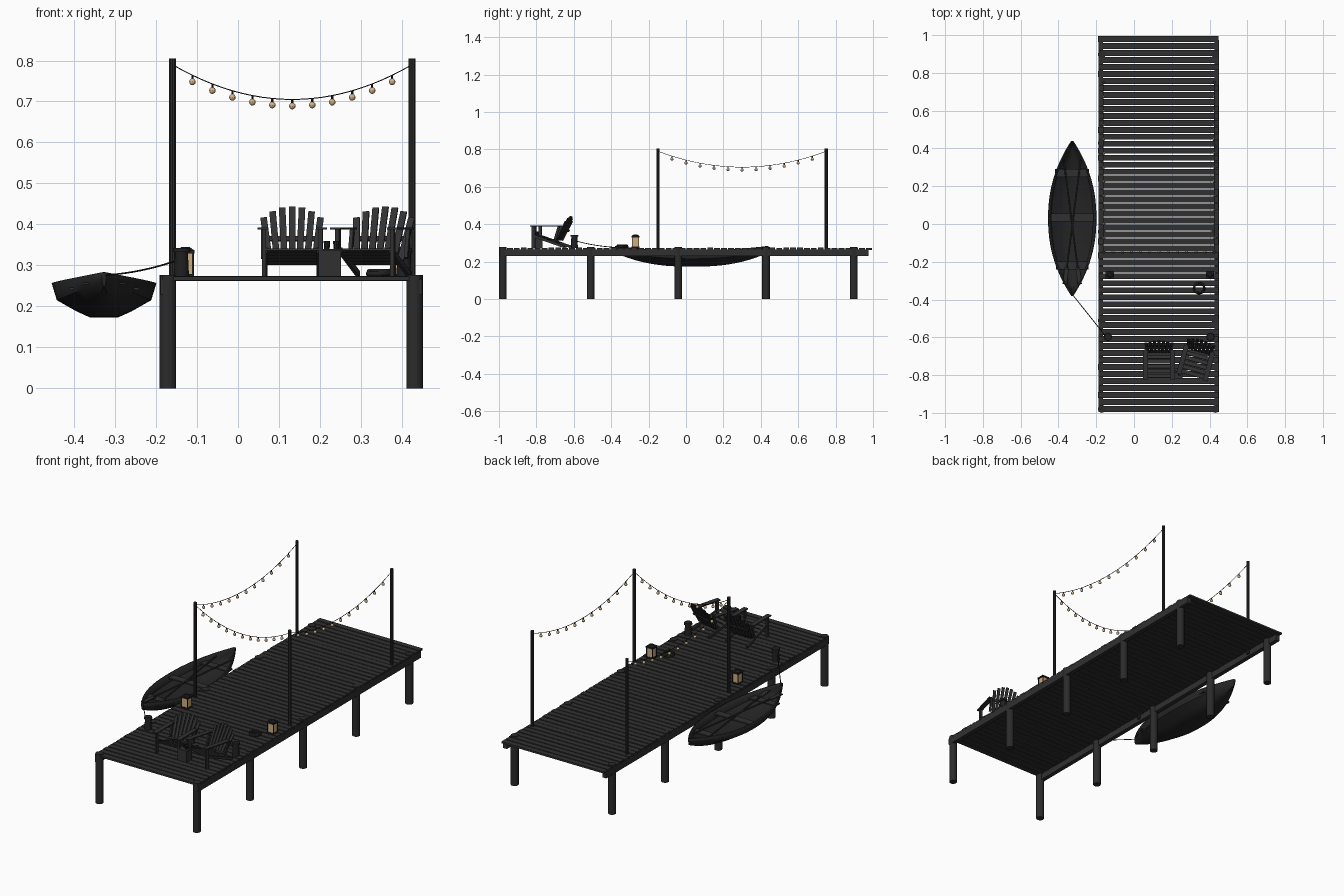
import bpy, bmesh, math, random
from mathutils import Vector, Matrix, Euler

if "Cube" in bpy.data.objects:
    bpy.data.objects.remove(bpy.data.objects["Cube"])
random.seed(4)


def mat(name, c):
    m = bpy.data.materials.new(name)
    m.diffuse_color = (*c, 1)
    m.use_nodes = True
    m.node_tree.nodes["Principled BSDF"].inputs["Base Color"].default_value = m.diffuse_color
    return m


TIMBER = mat("dark timber", (0.030, 0.030, 0.031))
PILE = mat("pile timber", (0.024, 0.024, 0.025))
HULL = mat("hull paint", (0.018, 0.018, 0.019))
IRON = mat("black iron", (0.014, 0.014, 0.015))
ROPE = mat("dark rope", (0.016, 0.016, 0.016))
GLOW = mat("warm bulb", (0.66, 0.47, 0.26))
GLASS = mat("lantern glass", (0.62, 0.42, 0.22))


def finish(bm, name, material, smooth=False, at=None):
    bmesh.ops.recalc_face_normals(bm, faces=bm.faces)
    me = bpy.data.meshes.new(name)
    bm.to_mesh(me)
    bm.free()
    me.materials.append(material)
    ob = bpy.data.objects.new(name, me)
    bpy.context.collection.objects.link(ob)
    if at:
        ob.matrix_world = at
    if smooth:
        bpy.ops.object.select_all(action='DESELECT')
        ob.select_set(True)
        bpy.context.view_layer.objects.active = ob
        bpy.ops.object.shade_smooth_by_angle(angle=math.radians(35))
    return ob


def box(bm, c, s, rot=(0, 0, 0)):
    m = Matrix.Translation(c) @ Euler(rot).to_matrix().to_4x4() @ Matrix.Diagonal((*s, 1))
    bmesh.ops.create_cube(bm, size=1, matrix=m)


def rod(bm, a, b, r, sides=12, r2=None):
    a, b = Vector(a), Vector(b)
    d = b - a
    m = Matrix.Translation((a + b) / 2) @ d.to_track_quat('Z', 'Y').to_matrix().to_4x4()
    bmesh.ops.create_cone(bm, cap_ends=True, segments=sides, radius1=r,
                          radius2=r if r2 is None else r2, depth=d.length, matrix=m)


def tube(name, pts, r, material):
    cu = bpy.data.curves.new(name, 'CURVE')
    cu.dimensions = '3D'
    cu.bevel_depth, cu.bevel_resolution = r, 1
    sp = cu.splines.new('POLY')
    sp.points.add(len(pts) - 1)
    for p, q in zip(sp.points, pts):
        p.co = (*q, 1)
    cu.materials.append(material)
    ob = bpy.data.objects.new(name, cu)
    bpy.context.collection.objects.link(ob)


CX, TOP = 0.13, 0.273

# deck planks
bm = bmesh.new()
N = 54
pitch = 1.994 / N
for i in range(N):
    y = -0.997 + pitch * (i + 0.5)
    box(bm, (CX + random.uniform(-.002, .002), y, 0.2685 + random.uniform(-.0012, .0012)),
        (0.636, pitch - 0.006, 0.010))
finish(bm, "deck_planks", TIMBER)

# side beams
bm = bmesh.new()
for s in (-1, 1):
    box(bm, (CX + s * 0.307, -0.01, 0.247), (0.024, 1.97, 0.036))
finish(bm, "side_beams", TIMBER)

# piles
bm = bmesh.new()
for s in (-1, 1):
    for i in range(5):
        y = -0.979 + i * 0.469
        rod(bm, (CX + s * 0.301, y, 0), (CX + s * 0.301, y, 0.277), 0.0205, 14)
finish(bm, "piles", PILE, True)

# light poles
bm = bmesh.new()
for x in (-0.16, 0.425):
    for y in (-0.15, 0.75):
        rod(bm, (x, y, 0.24), (x, y, 0.805), 0.009, 10)
finish(bm, "light_poles", PILE, True)


# sagging cables with bulbs
def light_string(name, a, b):
    a, b = Vector(a), Vector(b)
    at = lambda t: a.lerp(b, t) - Vector((0, 0, 0.085 * 4 * t * (1 - t)))
    tube(name + "_cable", [at(i / 24) for i in range(25)], 0.0014, IRON)
    bulbs, caps = bmesh.new(), bmesh.new()
    for i in range(1, 12):
        p = at(i / 12)
        rod(caps, p, p - Vector((0, 0, 0.010)), 0.003, 6)
        bmesh.ops.create_uvsphere(bulbs, u_segments=10, v_segments=8, radius=0.0083,
                                  matrix=Matrix.Translation(p - Vector((0, 0, 0.016))))
    finish(caps, name + "_sockets", IRON)
    finish(bulbs, name + "_bulbs", GLOW, True)


light_string("front_lights", (-0.16, -0.15, 0.79), (0.425, -0.15, 0.79))
light_string("left_lights", (-0.16, -0.15, 0.79), (-0.16, 0.75, 0.79))
light_string("right_lights", (0.425, -0.15, 0.79), (0.425, 0.75, 0.79))

# bollards
for name, x in (("left_bollard", -0.138), ("right_bollard", 0.405)):
    bm = bmesh.new()
    rod(bm, (x, -0.597, TOP), (x, -0.597, 0.333), 0.019, 14, 0.016)
    rod(bm, (x, -0.597, 0.333), (x, -0.597, 0.343), 0.022, 14, 0.020)
    finish(bm, name, IRON, True)

# lanterns
for name, x in (("left_lantern", -0.128), ("right_lantern", 0.402)):
    y = -0.27
    bm = bmesh.new()
    box(bm, (x, y, TOP + 0.003), (0.042, 0.042, 0.007))
    box(bm, (x, y, 0.333), (0.044, 0.044, 0.008))
    rod(bm, (x, y, 0.336), (x, y, 0.345), 0.022, 4, 0.010)
    for i in (-1, 1):
        for j in (-1, 1):
            box(bm, (x + i * 0.018, y + j * 0.018, 0.303), (0.004, 0.004, 0.056))
    finish(bm, name + "_frame", IRON)
    bm = bmesh.new()
    box(bm, (x, y, 0.303), (0.034, 0.034, 0.053))
    finish(bm, name + "_glass", GLASS)

# coiled rope on the deck
pts = []
for i in range(97):
    a = i / 24 * math.tau
    r = 0.028 - 0.002 * (i // 48)
    pts.append((0.345 + r * math.cos(a), -0.34 + r * math.sin(a), TOP + 0.004 + 0.010 * i / 96))
tube("rope_coil", pts, 0.005, ROPE)


# garden chairs facing the front
def chair(name, x, y, turn):
    at = Matrix.Translation((x, y, TOP)) @ Matrix.Rotation(math.radians(turn), 4, 'Z')
    bm = bmesh.new()
    for s in (-1, 1):
        box(bm, (s * 0.069, -0.085, 0.057), (0.010, 0.018, 0.114))           # front leg
        box(bm, (s * 0.064, 0.000, 0.035), (0.009, 0.180, 0.014), (-0.33, 0, 0))  # rear rail
        box(bm, (s * 0.071, 0.045, 0.080), (0.009, 0.012, 0.075), (-0.3, 0, 0))   # arm prop
        box(bm, (s * 0.072, -0.022, 0.117), (0.026, 0.156, 0.006))           # arm
    for i in range(5):                                                       # seat slats
        box(bm, (0, -0.082 + i * 0.025, 0.063 - i * 0.0075), (0.128, 0.021, 0.005), (-0.3, 0, 0))
    lean = -0.46
    for i in range(-3, 4):                                                   # fan back
        h = 0.145 - 0.0032 * i * i
        up = Euler((lean, i * 0.045, 0)).to_matrix() @ Vector((0, 0, h / 2))
        box(bm, Vector((i * 0.0185, 0.040, 0.040)) + up, (0.016, 0.005, h), (lean, i * 0.045, 0))
    box(bm, (0, 0.076, 0.092), (0.128, 0.006, 0.012), (lean, 0, 0))
    finish(bm, name, TIMBER, at=at)


chair("left_chair", 0.132, -0.722, 0)
chair("right_chair", 0.333, -0.715, -15)

# side table with cups
bm = bmesh.new()
box(bm, (0.228, -0.79, 0.304), (0.048, 0.048, 0.062))
box(bm, (0.228, -0.79, 0.337), (0.056, 0.056, 0.005))
finish(bm, "side_table", TIMBER)
bm = bmesh.new()
for x, y in ((0.217, -0.782), (0.240, -0.797)):
    rod(bm, (x, y, 0.339), (x, y, 0.360), 0.007, 10, 0.0085)
finish(bm, "cups", IRON, True)

# boat hull lofted from stations
BX, BY, HL = -0.327, 0.03, 0.41
SEC = [(1, 1), (0.9, 0.5), (0.53, 0.18), (0.27, 0.0)]
bm = bmesh.new()
rows = []
for k in range(25):
    t = -1 + k / 12
    w = 0.122 * (1 - abs(t) ** 2.2) + 0.006
    zb, zt = 0.173 + 0.075 * abs(t) ** 2.5, 0.257 + 0.026 * t * t
    half = [(w * f, zb + (zt - zb) * g) for f, g in SEC]
    ring = [(-x, z) for x, z in half] + half[::-1]
    rows.append([bm.verts.new((BX + x, BY + HL * t, z)) for x, z in ring])
for r, q in zip(rows, rows[1:]):
    for i in range(7):
        bm.faces.new((r[i], r[i + 1], q[i + 1], q[i]))
bm.faces.new(rows[0])
bm.faces.new(rows[-1])
hull = finish(bm, "boat_hull", HULL, True)
sol = hull.modifiers.new("thickness", 'SOLIDIFY')
sol.thickness, sol.offset = 0.007, -1

# boat seats
bm = bmesh.new()
for y, w in ((0.27, 0.18), (0.035, 0.225), (-0.22, 0.17)):
    box(bm, (BX, y, 0.243), (w, 0.042, 0.007))
finish(bm, "boat_seats", TIMBER)

# crossed oars
bm = bmesh.new()
for s in (-1, 1):
    a, b = Vector((BX + s * 0.045, 0.34, 0.262)), Vector((BX - s * 0.03, -0.24, 0.256))
    rod(bm, a, b, 0.0045, 8)
    ang = math.atan2(s * 0.075, 0.58)
    box(bm, b + (b - a).normalized() * 0.035, (0.022, 0.09, 0.005), (0, 0, -ang))
finish(bm, "oars", TIMBER)

# mooring line
p, q = Vector((BX, -0.372, 0.276)), Vector((-0.155, -0.588, 0.310))
tube("mooring_line", [p.lerp(q, i / 10) - Vector((0, 0, 0.006 * 4 * (i / 10) * (1 - i / 10)))
                      for i in range(11)], 0.0022, ROPE)
